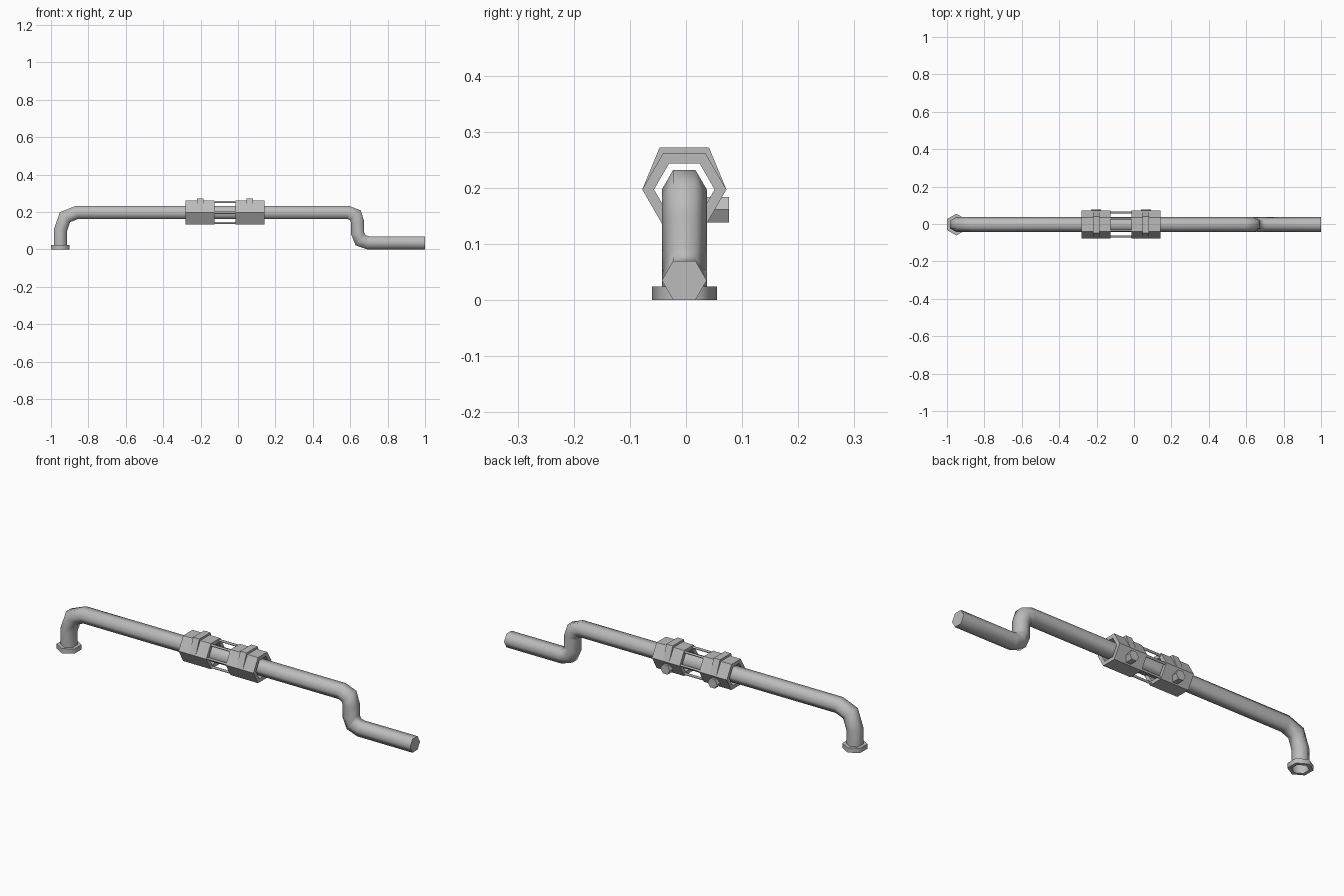
import bpy
import bmesh
from math import cos, sin, pi, radians
from mathutils import Vector

cube = bpy.data.objects.get("Cube")
if cube:
    bpy.data.objects.remove(cube)

AXIS_Y, AXIS_Z = -0.003, 0.197
steel = bpy.data.materials.new("grey steel")
steel.use_nodes = True
GREY = (0.5, 0.5, 0.5, 1)
steel.diffuse_color = GREY
steel.node_tree.nodes["Principled BSDF"].inputs["Base Color"].default_value = GREY


def finish(name, bm, smooth=False):
    """Turn a bmesh into a named object in grey steel."""
    bmesh.ops.recalc_face_normals(bm, faces=bm.faces)
    mesh = bpy.data.meshes.new(name)
    bm.to_mesh(mesh)
    bm.free()
    mesh.materials.append(steel)
    obj = bpy.data.objects.new(name, mesh)
    bpy.context.collection.objects.link(obj)
    if smooth:
        bpy.ops.object.select_all(action="DESELECT")
        obj.select_set(True)
        bpy.context.view_layer.objects.active = obj
        bpy.ops.object.shade_smooth_by_angle(angle=radians(65))
    return obj


def hexagon(radius, start=0.0):
    return [(radius * cos(start + k * pi / 3), radius * sin(start + k * pi / 3)) for k in range(6)]


def bridge(bm, a, b):
    n = len(a)
    for k in range(n):
        bm.faces.new((a[k], a[(k + 1) % n], b[(k + 1) % n], b[k]))


def prism(name, profile, place, low, high, hole=None, smooth=False):
    """Extrude a profile from low to high; a hole profile makes it a tube."""
    bm = bmesh.new()
    def ring(points, d):
        return [bm.verts.new(place(u, v, d)) for u, v in points]
    a, b = ring(profile, low), ring(profile, high)
    bridge(bm, a, b)
    if hole:
        c, d = ring(hole, low), ring(hole, high)
        bridge(bm, c, d)
        bridge(bm, a, c)
        bridge(bm, b, d)
    else:
        bm.faces.new(a)
        bm.faces.new(b)
    return finish(name, bm, smooth)


def along_x(u, v, d):
    return (d, AXIS_Y + u, AXIS_Z + v)


# Bent hexagonal pipe, swept with mitred rings
path = [Vector(p) for p in (
    (-0.95, 0.005), (-0.95, 0.1), (-0.925, 0.172), (-0.862, AXIS_Z),
    (0.59, AXIS_Z), (0.628, 0.182), (0.64, 0.145), (0.64, 0.085),
    (0.655, 0.049), (0.695, 0.035), (1.0, 0.035))]
bm = bmesh.new()
rings = []
for i, p in enumerate(path):
    before = (p - path[max(i - 1, 0)]).normalized()
    after = (path[min(i + 1, len(path) - 1)] - p).normalized()
    tangent = (before + after).normalized()
    side = Vector((-tangent.y, tangent.x)) / max(tangent.dot(before), tangent.dot(after))
    rings.append([bm.verts.new((p.x + side.x * v, AXIS_Y + u, p.y + side.y * v))
                  for u, v in hexagon(0.04)])
for a, b in zip(rings, rings[1:]):
    bridge(bm, a, b)
bm.faces.new(rings[-1])
finish("bent_pipe", bm, smooth=True)

# Hexagonal foot flange
prism("foot_flange", hexagon(0.058, pi / 6),
      lambda u, v, d: (-0.95 + u, AXIS_Y + v, d), 0, 0.024,
      hole=hexagon(0.04, pi / 6), smooth=True)

# Hollow sleeves, each with a strap and a bolt
strap = [(0.075, 0), (0.044, 0.075), (-0.044, 0.075), (-0.075, 0), (-0.037, 0.062), (0.037, 0.062)]
for label, x in (("right", -0.2025), ("left", 0.0635)):
    prism(label + "_sleeve", hexagon(0.075), along_x, x - 0.078, x + 0.078, hole=hexagon(0.054))
    prism(label + "_strap", strap, along_x, x - 0.018, x + 0.018)
    prism(label + "_bolt", hexagon(0.0265),
          lambda u, v, d: (x + u, d, 0.161 + v), 0.03, 0.077)

# Thin rods joining the sleeves
for k, (y, z) in enumerate(hexagon(0.064)):
    prism(f"joining_rod_{k + 1}", [(y + u, z + v) for u, v in hexagon(0.006)],
          along_x, -0.14, 0.0, smooth=True)
